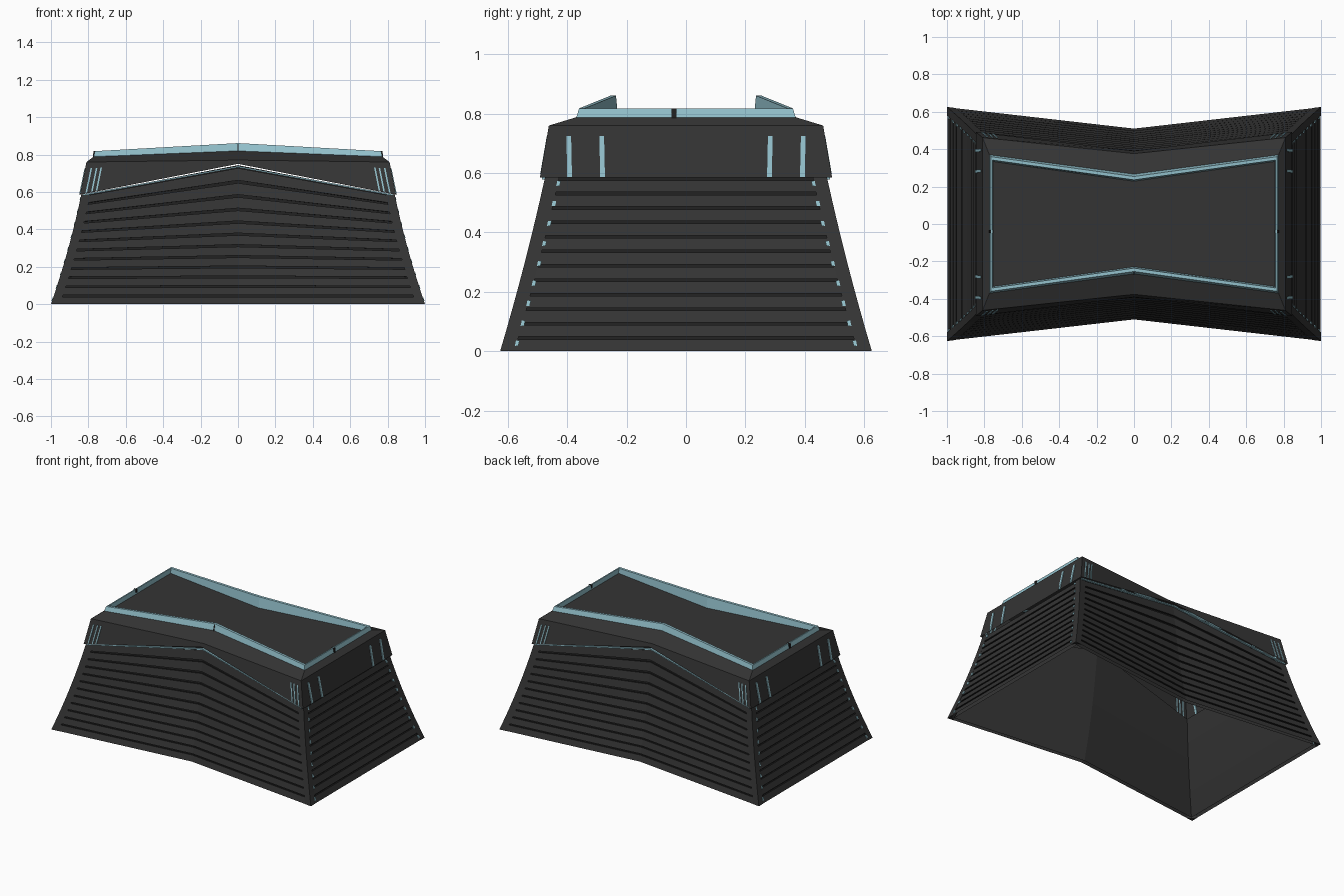
import bpy
from mathutils import Vector as V

if "Cube" in bpy.data.objects:
    bpy.data.objects.remove(bpy.data.objects["Cube"])


def material(name, rgb):
    m = bpy.data.materials.new(name)
    m.diffuse_color = (*rgb, 1)
    m.use_nodes = True
    m.node_tree.nodes["Principled BSDF"].inputs["Base Color"].default_value = m.diffuse_color
    return m


CHARCOAL = material("charcoal", (0.034, 0.034, 0.034))
DARK = material("dark_joint", (0.014, 0.014, 0.014))
BLUE = material("pale_blue", (0.29, 0.53, 0.60))


def build(name, verts, faces, mats):
    me = bpy.data.meshes.new(name)
    me.from_pydata(verts, [], faces)
    for m in mats:
        me.materials.append(m)
    ob = bpy.data.objects.new(name, me)
    bpy.context.collection.objects.link(ob)
    return ob


def ring(x, yc, zc, ym, zm):
    """Bow-tie outline: corner x, y, z and pinched middle y, z."""
    return [(x, yc, zc), (0, ym, zm), (-x, yc, zc),
            (-x, -yc, zc), (0, -ym, zm), (x, -yc, zc)]


def loft(name, rings, mats, closed=False, caps=False):
    n, k = len(rings[0]), len(rings)
    verts = [p for r in rings for p in r]
    faces = []
    for i in range(k if closed else k - 1):
        j = (i + 1) % k
        for a in range(n):
            b = (a + 1) % n
            faces.append((i * n + a, i * n + b, j * n + b, j * n + a))
    if caps:
        faces += [tuple(range(n))[::-1], tuple(range((k - 1) * n, k * n))]
    return build(name, verts, faces, mats)


def bar(name, p, q, w, d, mat):
    """Thin plate from p to q with half width w and half depth d."""
    p, q, w, d = V(p), V(q), V(w), V(d)
    sec = [[c - w - d, c + w - d, c + w + d, c - w + d] for c in (p, q)]
    return loft(name, sec, [mat], caps=True)


# Wall surface: concave taper, courses arching up toward the middle
def wall(t):
    e = 1.25 * t - 0.25 * t * t
    ey = 1.15 * t - 0.15 * t * t
    z = 0.585 * t
    return (0.992 - 0.162 * e, 0.618 - 0.151 * ey, z,
            0.504 - 0.126 * ey, z * (1 + 0.27 * t ** 1.6))


def wall_ring(t, off):
    x, yc, zc, ym, zm = wall(t)
    return ring(x + off, yc + off, zc, ym + off, zm)


# Plank siding with real thickness, open underneath
COURSES = 12
rows = []
for i in range(COURSES):
    t0, t1 = i / COURSES, (i + 1) / COURSES
    rows += [wall_ring(t0, 0.006), wall_ring(t1 - 0.016, 0.004),
             wall_ring(t1 - 0.016, -0.006), wall_ring(t1, -0.006)]
siding = loft("plank_siding", rows, [CHARCOAL, DARK])
for f in siding.data.polygons:
    if (f.index // 6) % 4 in (1, 2, 3):
        f.material_index = 1
loft("inner_lining", [wall_ring(i / COURSES, -0.022) for i in range(COURSES + 1)], [CHARCOAL])

# Corner posts with small studs
for sx in (1, -1):
    for sy in (1, -1):
        secs = []
        for i in range(9):
            x, y, z, _, _ = wall(i / 8)
            e = 0.008
            secs.append([(sx * a, sy * b, z) for a, b in
                         ((x + e, y + e), (x + e, y - 0.04),
                          (x - 0.012, y - 0.012), (x - 0.04, y + e - 0.006))])
        loft("corner_post", secs, [CHARCOAL], caps=True)
        for i in range(9):
            t = 0.03 + i * 0.115
            x, y, z, _, _ = wall(t)
            bar("post_stud", (sx * (x + 0.007), sy * (y - 0.042), z),
                (sx * (x + 0.002), sy * (y - 0.046), z + 0.018),
                (0, 0.006, 0), (0.004, 0, 0), BLUE)

# Overhanging cap: band, sloped shoulder, flat deck
BOT = (0.845, 0.492, 0.585, 0.391, 0.75)
TOP = (0.81, 0.462, 0.76, 0.376, 0.77)
loft("cap_band", [ring(*BOT), ring(*TOP), ring(0.773, 0.37, 0.788, 0.265, 0.82)], [CHARCOAL])
build("roof_deck", ring(0.765, 0.36, 0.787, 0.255, 0.787), [(0, 1, 2, 3, 4, 5)], [CHARCOAL])

# Thin blue lip tucked under the long edges of the cap
for sx in (1, -1):
    for sy in (1, -1):
        bar("cap_lip", (sx * 0.83, sy * 0.478, 0.583), (0, sy * 0.384, 0.735),
            (0, 0.007, 0), (0, 0, 0.004), BLUE)

# Raised rim around the deck
loft("roof_rim", [ring(0.774, 0.371, 0.782, 0.268, 0.815),
                  ring(0.765, 0.36, 0.818, 0.254, 0.861),
                  ring(0.757, 0.342, 0.818, 0.236, 0.861),
                  ring(0.752, 0.333, 0.782, 0.228, 0.782)], [BLUE], closed=True)
# Flush rim joints
for s in (1, -1):
    bar("rim_joint_end", (s * 0.765, -0.04, 0.782), (s * 0.7625, -0.04, 0.818),
        (0, 0.008, 0), (0.0105, 0, 0), DARK)
bar("rim_joint_front", (0, -0.262, 0.815), (0, -0.25, 0.855),
    (0.004, 0, 0), (0, 0.0085, 0), DARK)


# Slots in the cap band near every corner
def band(x, v):
    s = x / 0.845
    lo = V((x, BOT[3] + s * (BOT[1] - BOT[3]), BOT[4] + s * (BOT[2] - BOT[4])))
    hi = V((x * 0.958, TOP[3] + s * (TOP[1] - TOP[3]), TOP[4] + s * (TOP[2] - TOP[4])))
    return lo.lerp(hi, v)


for sx in (1, -1):
    for sy in (1, -1):
        for x in (0.757, 0.782, 0.812):
            p, q = [V((sx * c.x, sy * c.y, c.z)) for c in (band(x, 0.03), band(x, 0.8))]
            bar("slot_long_side", p, q, (0.004, 0, 0), (0, 0.004, 0), BLUE)
        for y in (0.392, 0.281):
            bar("slot_end", (sx * 0.845, sy * y, 0.587), (sx * 0.817, sy * (y + 0.003), 0.725),
                (0, 0.008, 0), (0.004, 0, 0), BLUE)
